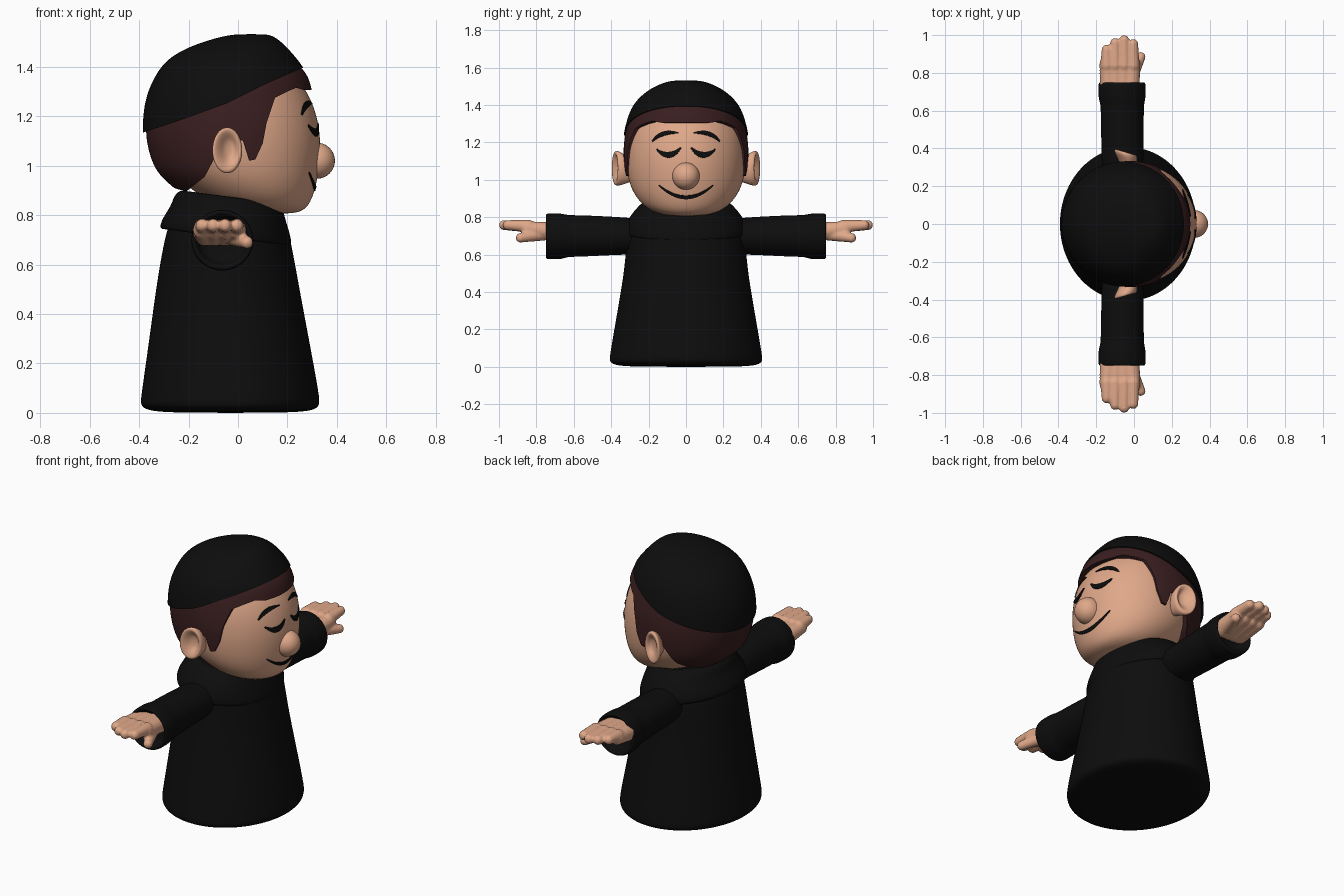
import bpy, bmesh, math
from mathutils import Vector
from mathutils.bvhtree import BVHTree

if "Cube" in bpy.data.objects:
    bpy.data.objects.remove(bpy.data.objects["Cube"])


def material(name, rgb):
    m = bpy.data.materials.new(name)
    m.use_nodes = True
    m.diffuse_color = (*rgb, 1)
    bsdf = m.node_tree.nodes["Principled BSDF"]
    bsdf.inputs["Base Color"].default_value = (*rgb, 1)
    bsdf.inputs["Roughness"].default_value = 0.8
    return m


BLACK = material("black cloth", (0.004, 0.004, 0.004))
HAIR = material("dark brown hair", (0.042, 0.013, 0.014))
SKIN = material("warm skin", (0.74, 0.39, 0.25))


def to_object(name, bm, mat):
    bmesh.ops.recalc_face_normals(bm, faces=bm.faces)
    mesh = bpy.data.meshes.new(name)
    bm.to_mesh(mesh)
    bm.free()
    mesh.materials.append(mat)
    ob = bpy.data.objects.new(name, mesh)
    bpy.context.collection.objects.link(ob)
    return ob


def modify(ob, kind, **settings):
    """Add a modifier and apply it."""
    mod = ob.modifiers.new(kind, kind)
    for key, value in settings.items():
        setattr(mod, key, value)
    bpy.ops.object.select_all(action='DESELECT')
    bpy.context.view_layer.objects.active = ob
    ob.select_set(True)
    bpy.ops.object.modifier_apply(modifier=mod.name)


def smooth(ob):
    bpy.ops.object.select_all(action='DESELECT')
    bpy.context.view_layer.objects.active = ob
    ob.select_set(True)
    bpy.ops.object.shade_smooth_by_angle(angle=math.radians(45))


def mirror(ob):
    modify(ob, 'MIRROR', use_axis=(False, True, False))


def loft(name, rings, mat, axis="z", tilt=0, sides=24):
    """Skin ellipses: (z, x0, x1, half width) or, along y, (y, x0, x1, z0, z1)."""
    bm = bmesh.new()
    loops = []
    for t, a0, a1, *b in rings:
        b0, b1 = b if len(b) == 2 else (-b[0], b[0])
        loop = []
        for i in range(sides):
            ang = math.tau * i / sides
            a = (a0 + a1) / 2 + (a1 - a0) / 2 * math.cos(ang)
            c = (b0 + b1) / 2 + (b1 - b0) / 2 * math.sin(ang)
            h = t - tilt * (a + 0.05)
            loop.append(bm.verts.new((a, c, h) if axis == "z" else (a, h, c)))
        loops.append(loop)
    for low, high in zip(loops, loops[1:]):
        for i in range(sides):
            j = (i + 1) % sides
            bm.faces.new((low[i], low[j], high[j], high[i]))
    bm.faces.new(loops[0])
    bm.faces.new(loops[-1])
    ob = to_object(name, bm, mat)
    modify(ob, 'SUBSURF', levels=2)
    return ob


def trim(ob, outline):
    """Keep only what lies inside a side outline given in x and z."""
    bm = bmesh.new()
    face = bm.faces.new([bm.verts.new((x, -0.6, z)) for x, z in outline])
    out = bmesh.ops.extrude_face_region(bm, geom=[face])
    bmesh.ops.translate(bm, vec=(0, 1.2, 0),
                        verts=[v for v in out["geom"] if isinstance(v, bmesh.types.BMVert)])
    cutter = to_object("cutter", bm, ob.data.materials[0])
    cutter.hide_render = True
    modify(ob, 'BOOLEAN', operation='INTERSECT', solver='EXACT', object=cutter)
    bpy.data.objects.remove(cutter)


# Robe, cowl and sleeves
robe = loft("robe", [
    (0.0, -0.28, 0.22, 0.30), (0.01, -0.37, 0.31, 0.39), (0.03, -0.40, 0.335, 0.415),
    (0.07, -0.395, 0.333, 0.41), (0.3, -0.362, 0.29, 0.37), (0.5, -0.335, 0.252, 0.335),
    (0.65, -0.31, 0.225, 0.322), (0.74, -0.29, 0.205, 0.31), (0.82, -0.26, 0.18, 0.25),
    (0.86, -0.2, 0.12, 0.2)], BLACK)
cowl = loft("cowl", [
    (0.74, -0.25, 0.16, 0.27), (0.705, -0.305, 0.21, 0.318), (0.715, -0.322, 0.222, 0.33),
    (0.76, -0.305, 0.212, 0.325), (0.81, -0.272, 0.195, 0.30), (0.85, -0.262, 0.185, 0.265),
    (0.883, -0.235, 0.17, 0.235), (0.87, -0.18, 0.14, 0.19), (0.83, -0.15, 0.1, 0.15)],
    BLACK, tilt=0.13)
sleeves = loft("sleeves", [
    (0.2, -0.17, 0.05, 0.6, 0.79), (0.35, -0.172, 0.05, 0.6, 0.802),
    (0.55, -0.177, 0.053, 0.588, 0.812), (0.64, -0.177, 0.053, 0.588, 0.812),
    (0.66, -0.19, 0.063, 0.574, 0.822), (0.735, -0.19, 0.063, 0.574, 0.822),
    (0.75, -0.187, 0.06, 0.577, 0.819), (0.75, -0.165, 0.04, 0.6, 0.8),
    (0.69, -0.16, 0.035, 0.61, 0.79)], BLACK, axis="y")
mirror(sleeves)

# Head
head = loft("head", [
    (0.805, 0.08, 0.23, 0.07), (0.825, -0.05, 0.28, 0.18), (0.88, -0.16, 0.308, 0.25),
    (0.95, -0.25, 0.325, 0.295), (1.02, -0.30, 0.334, 0.315), (1.1, -0.33, 0.338, 0.325),
    (1.2, -0.34, 0.325, 0.322), (1.3, -0.32, 0.285, 0.30), (1.38, -0.27, 0.22, 0.25),
    (1.44, -0.18, 0.14, 0.16)], SKIN)

# Hair shell, cut to a fringe, sideburns and nape
hair = loft("hair", [
    (0.86, -0.2, 0.28, 0.22), (0.9, -0.25, 0.31, 0.275), (0.95, -0.31, 0.325, 0.31),
    (1.0, -0.348, 0.335, 0.328), (1.1, -0.377, 0.342, 0.338), (1.2, -0.377, 0.335, 0.338),
    (1.3, -0.35, 0.302, 0.318), (1.36, -0.3, 0.29, 0.29), (1.41, -0.25, 0.25, 0.25),
    (1.45, -0.16, 0.16, 0.16)], HAIR)
trim(hair, [
    (0.5, 1.5), (0.5, 1.32), (0.27, 1.305), (0.235, 1.315), (0.2, 1.3), (0.15, 1.275),
    (0.115, 1.17), (0.1, 1.09), (0.07, 1.025), (0.045, 1.02), (0.02, 1.1), (-0.03, 1.12),
    (-0.09, 1.04), (-0.135, 0.955), (-0.21, 0.895), (-0.26, 0.91), (-0.5, 0.95),
    (-0.5, 1.12), (-0.05, 1.28)])

# Cap with a slanting rim
cap = loft("cap", [
    (1.05, -0.388, 0.35, 0.345), (1.14, -0.39, 0.345, 0.345), (1.22, -0.387, 0.335, 0.343),
    (1.3, -0.37, 0.31, 0.325), (1.38, -0.33, 0.282, 0.30), (1.44, -0.28, 0.235, 0.255),
    (1.49, -0.18, 0.19, 0.19), (1.525, -0.06, 0.145, 0.11), (1.532, 0.0, 0.11, 0.05)], BLACK)
trim(cap, [
    (-0.5, 1.1), (-0.38, 1.135), (-0.23, 1.185), (-0.05, 1.25), (0.1, 1.325),
    (0.26, 1.395), (0.5, 1.47), (0.5, 1.7), (-0.5, 1.7)])

# Ears, dished on the outside
ears = loft("ears", [
    (0.26, -0.06, 0.0, 1.0, 1.1), (0.33, -0.08, 0.012, 0.98, 1.13),
    (0.365, -0.108, 0.02, 0.965, 1.16), (0.388, -0.102, 0.014, 0.972, 1.152),
    (0.375, -0.075, -0.005, 1.01, 1.125), (0.352, -0.055, -0.015, 1.035, 1.1)],
    SKIN, axis="y", tilt=0.3)
mirror(ears)

# Nose
bm = bmesh.new()
bmesh.ops.create_uvsphere(bm, u_segments=32, v_segments=20, radius=0.073)
bmesh.ops.translate(bm, verts=bm.verts, vec=(0.319, 0, 1.02))
nose = to_object("nose", bm, SKIN)

# Hands: chains of balls fused into one skin
bm = bmesh.new()


def limb(a, b, ra, rb, steps=8):
    a, b = Vector(a), Vector(b)
    for i in range(steps + 1):
        f = i / steps
        new = bmesh.ops.create_uvsphere(bm, u_segments=16, v_segments=10, radius=ra + (rb - ra) * f)
        bmesh.ops.translate(bm, verts=new["verts"], vec=a.lerp(b, f))


for x, tip in ((-0.145, 0.95), (-0.1, 0.985), (-0.052, 1.0), (-0.004, 0.98)):
    limb((x, 0.84, 0.752), (x, tip - 0.027, 0.758), 0.034, 0.027)
    limb((x * 0.8 - 0.016, 0.71, 0.725), (x, 0.85, 0.74), 0.05, 0.038)
limb((-0.02, 0.76, 0.71), (0.036, 0.885, 0.69), 0.035, 0.026)
hands = to_object("hands", bm, SKIN)
modify(hands, 'REMESH', mode='VOXEL', voxel_size=0.007)
modify(hands, 'SMOOTH', factor=0.5, iterations=4)
mirror(hands)

# Painted face marks, laid on the head as thin tapered plates
skin = BVHTree.FromPolygons([v.co for v in head.data.vertices],
                            [p.vertices for p in head.data.polygons])


def stroke(name, p0, p1, p2, half, both=True, steps=20):
    p0, p1, p2 = Vector(p0), Vector(p1), Vector(p2)
    bm = bmesh.new()
    rows = []
    for i in range(steps + 1):
        t = i / steps
        mid = p0.lerp(p1, t).lerp(p1.lerp(p2, t), t)
        along = (p1.lerp(p2, t) - p0.lerp(p1, t)).normalized()
        side = Vector((-along.y, along.x)) * half * (0.25 + 0.75 * math.sin(math.pi * t))
        row = []
        for k in (-1, 0, 1):
            q = mid + side * k
            hit = skin.ray_cast(Vector((1, q.x, q.y)), Vector((-1, 0, 0)))
            row.append(bm.verts.new(hit[0] + hit[1] * 0.004))
        rows.append(row)
    for r, s in zip(rows, rows[1:]):
        for k in range(2):
            bm.faces.new((r[k], r[k + 1], s[k + 1], s[k]))
    ob = to_object(name, bm, BLACK)
    if ob.data.polygons[0].normal.x < 0:
        ob.data.flip_normals()
    modify(ob, 'SOLIDIFY', thickness=0.007, offset=-1)
    if both:
        mirror(ob)
    return ob


marks = [
    stroke("eyebrows", (-0.18, 1.205), (-0.13, 1.265), (-0.04, 1.25), 0.011),
    stroke("closed_eyes", (-0.155, 1.163), (-0.09, 1.1), (-0.028, 1.172), 0.016),
    stroke("mouth", (-0.145, 0.972), (0, 0.842), (0.145, 0.972), 0.010, both=False)]

for ob in [robe, cowl, sleeves, head, hair, cap, ears, nose, hands] + marks:
    smooth(ob)
